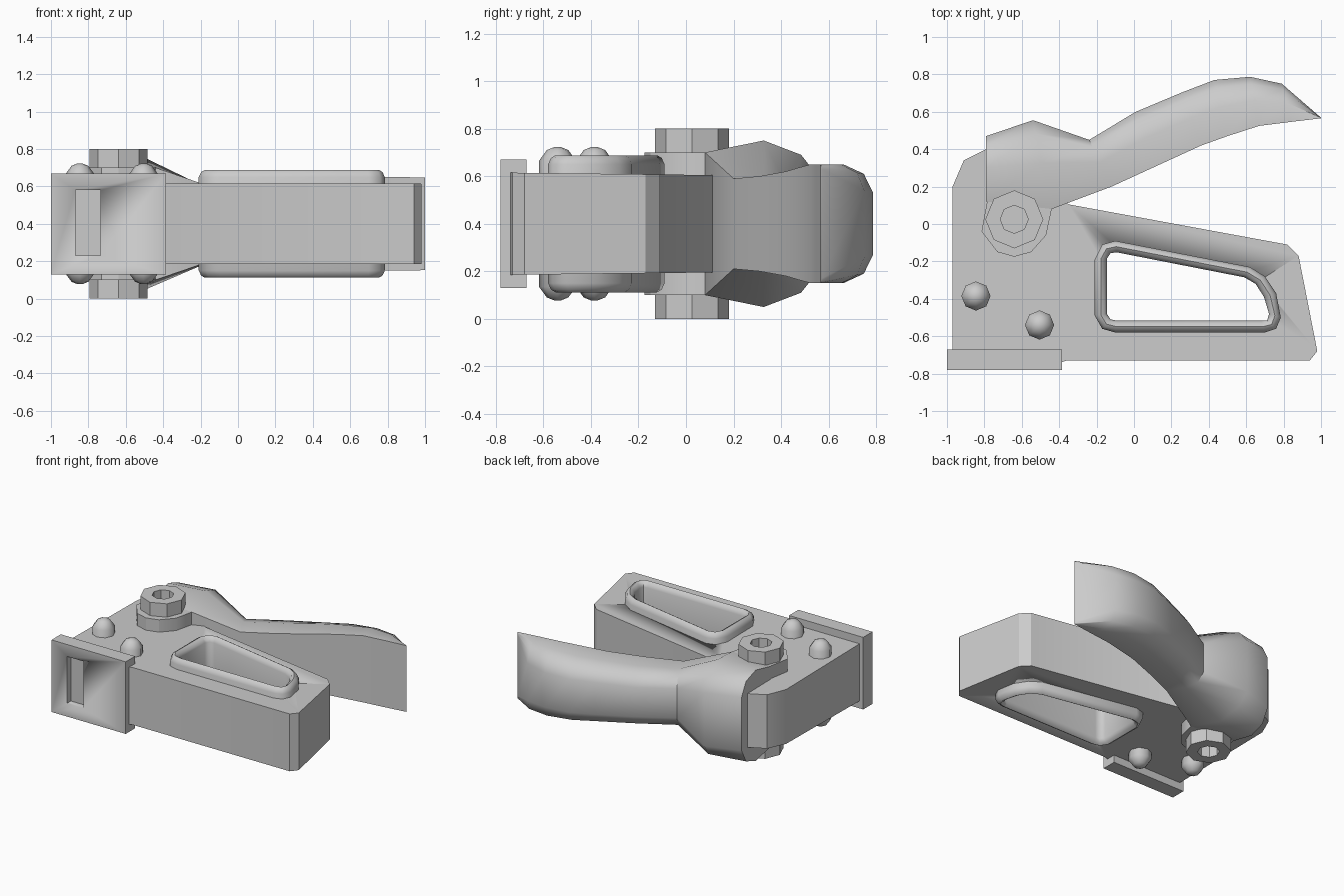
import bpy, bmesh, math

if "Cube" in bpy.data.objects:
    bpy.data.objects.remove(bpy.data.objects["Cube"])

MID = 0.4  # the tool lies on its side, symmetric about this height


def loft(name, loops, cap=True, closed=False, angle=30):
    """Skin a row of equal-length point loops."""
    bm = bmesh.new()
    rows = [[bm.verts.new(p) for p in loop] for loop in loops]
    pairs = list(zip(rows, rows[1:]))
    if closed:
        pairs.append((rows[-1], rows[0]))
    n = len(rows[0])
    for a, b in pairs:
        for i in range(n):
            j = (i + 1) % n
            bm.faces.new((a[i], a[j], b[j], b[i]))
    if cap and not closed:
        bm.faces.new(rows[0])
        bm.faces.new(rows[-1])
    bmesh.ops.recalc_face_normals(bm, faces=bm.faces)
    mesh = bpy.data.meshes.new(name)
    bm.to_mesh(mesh)
    bm.free()
    ob = bpy.data.objects.new(name, mesh)
    bpy.context.collection.objects.link(ob)
    activate(ob)
    bpy.ops.object.shade_smooth_by_angle(angle=math.radians(angle))
    return ob


def activate(ob):
    bpy.ops.object.select_all(action='DESELECT')
    ob.select_set(True)
    bpy.context.view_layer.objects.active = ob


def level(profile, z):
    return [(x, y, z) for x, y in profile]


def lathe(name, x, y, steps, sides=8, angle=30):
    loops = [[(x + r * math.cos(k * math.tau / sides),
               y + r * math.sin(k * math.tau / sides), z) for k in range(sides)]
             for r, z in steps]
    return loft(name, loops, angle=angle)


def cut(ob, cutter):
    cutter.hide_render = True
    mod = ob.modifiers.new("cut", 'BOOLEAN')
    mod.operation = 'DIFFERENCE'
    mod.solver = 'EXACT'
    mod.object = cutter
    activate(ob)
    bpy.ops.object.modifier_apply(modifier=mod.name)
    bpy.data.objects.remove(cutter)


def box(name, x0, x1, y0, y1, z0, z1):
    rect = [(x0, y0), (x1, y0), (x1, y1), (x0, y1)]
    return loft(name, [level(rect, z0), level(rect, z1)])


# Body: side profile, slightly thinner towards the handle
body_profile = [(-.97, -.70), (-.97, .20), (-.91, .34), (-.79, .40), (-.60, .30),
                (-.35, .105), (.82, -.11), (.88, -.17), (.98, -.68), (.94, -.73),
                (-.36, -.73), (-.39, -.74)]
body = loft("body", [[(x, y, MID + s * (.206 - .012 * y)) for x, y in body_profile]
                     for s in (-1, 1)])

# Grip window and its raised rounded rim
outer = [(-.21, -.19), (-.17, -.11), (-.10, -.09), (.62, -.23), (.70, -.28), (.76, -.37),
         (.785, -.50), (.76, -.56), (.70, -.58), (-.10, -.58), (-.17, -.56), (-.21, -.49)]
inner = [(-.145, -.185), (-.125, -.155), (-.09, -.152), (.59, -.285), (.65, -.32), (.695, -.39),
         (.722, -.48), (.712, -.515), (.68, -.517), (-.09, -.517), (-.125, -.51), (-.145, -.48)]


def blend(t):
    return [(a + (c - a) * t, b + (d - b) * t) for (a, b), (c, d) in zip(outer, inner)]


cut(body, loft("window_cutter", [level(blend(.5), -.2), level(blend(.5), 1)]))
half = [(0, .25), (.2, .277), (.5, .288), (.8, .277), (1, .25)]
ring = half + [(t, -h) for t, h in reversed(half)]
loft("window_rim", [level(blend(t), MID + h) for t, h in ring], closed=True, angle=50)

# Front plate with a recessed slot
plate = box("front_plate", -1, -.385, -.78, -.67, .13, .67)
cut(plate, box("slot_cutter", -.87, -.735, -.85, -.735, .23, .58))

# Rivets and pivot bolt, running right through the body
for i, (x, y) in enumerate([(-.845, -.385), (-.505, -.54)]):
    lathe(f"rivet_{i + 1}", x, y, [(.015, .078), (.045, .09), (.078, .135),
                                   (.078, .665), (.045, .71), (.015, .722)], angle=60)
lathe("pivot_bolt", -.64, .025, [(.075, .1), (.075, 0), (.155, 0),
                                 (.155, .8), (.075, .8), (.075, .7)])

# Round hub of the handle
hub = [(-.79, .30), (-.78, .15), (-.815, -.04), (-.73, -.15), (-.64, -.175),
       (-.55, -.15), (-.47, -.06), (-.44, .08), (-.48, .30)]
loft("handle_hub", [level(hub, .1), level(hub, .7)])

# Handle: sections from inner edge to outer edge with half-widths between them
stations = [((-.79, .12), (-.79, .47), (.30, .34, .30, .20)),
            ((-.44, .08), (-.54, .555), (.30, .35, .29, .20)),
            ((-.12, .20), (-.24, .45), (.19, .20, .18, .11)),
            ((.12, .31), (.01, .60), (.20, .205, .18, .11)),
            ((.36, .42), (.26, .705), (.22, .225, .19, .12)),
            ((.50, .47), (.43, .77), (.235, .235, .20, .125)),
            ((.67, .525), (.62, .787), (.25, .25, .21, .13)),
            ((.83, .545), (.79, .75), (.25, .25, .215, .14)),
            ((1.0, .565), (.998, .570), (.248, .248, .24, .23))]
loops = []
for (ax, ay), (bx, by), widths in stations:
    side = [(ax + (bx - ax) * t, ay + (by - ay) * t, w)
            for t, w in zip((0, .52, .85, 1), widths)]
    loops.append([(x, y, MID + w) for x, y, w in side]
                 + [(x, y, MID - w) for x, y, w in reversed(side)])
loft("handle", loops, angle=45)
